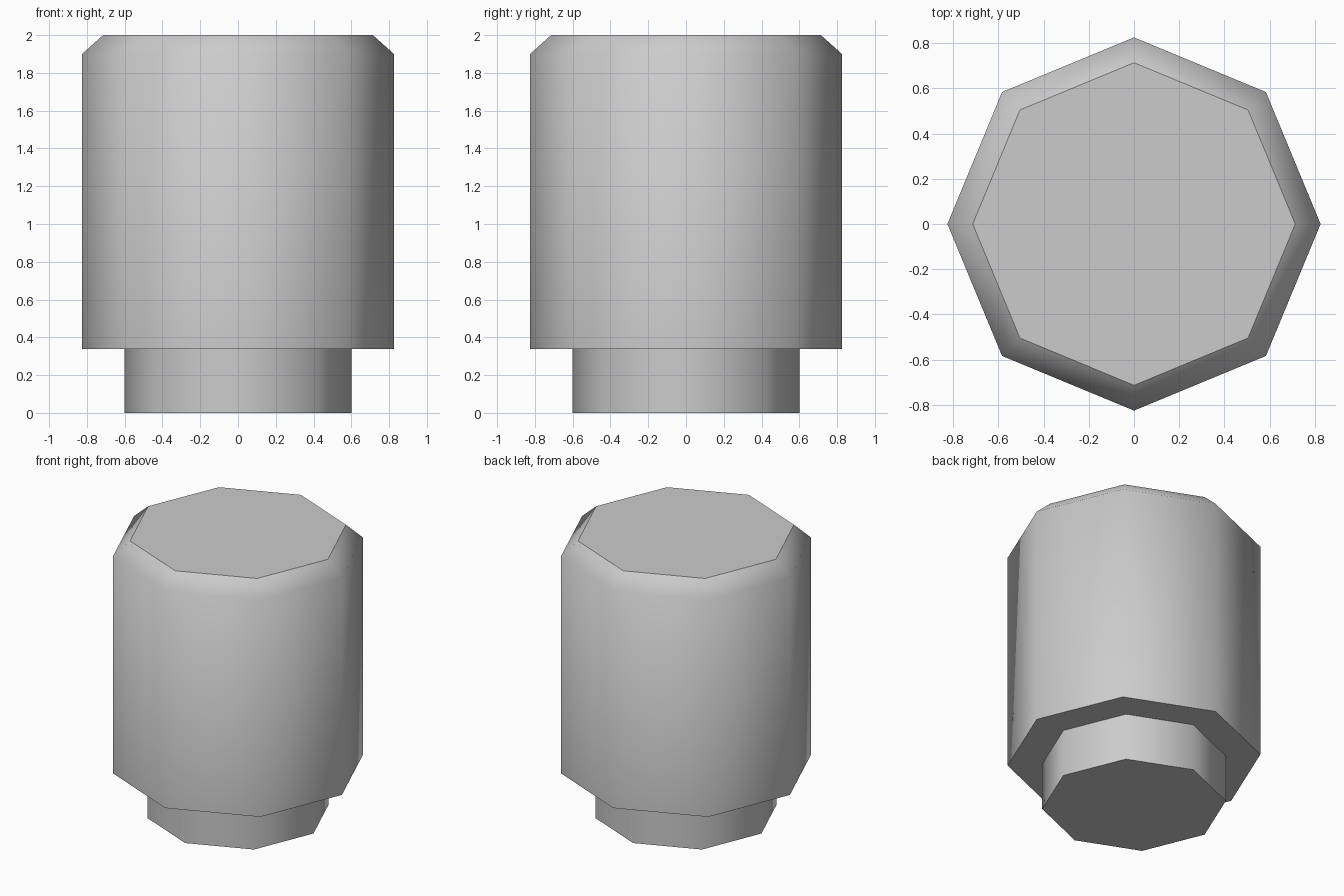
import bpy
import bmesh
from math import cos, sin, pi

if "Cube" in bpy.data.objects:
    bpy.data.objects.remove(bpy.data.objects["Cube"])

SIDES = 8
# Profile rings from the ground up: (radius, height)
PROFILE = [(0.60, 0.0), (0.60, 0.338), (0.826, 0.338), (0.826, 1.90), (0.714, 2.0)]
SHARP_RINGS = {0, 1, 2, 4}  # every rim is crisp except the bevel's lower edge

bm = bmesh.new()
rings = [[bm.verts.new((r * cos(2 * pi * i / SIDES), r * sin(2 * pi * i / SIDES), z))
          for i in range(SIDES)] for r, z in PROFILE]

# Neck wall, ledge, body wall and top bevel
for low, high in zip(rings, rings[1:]):
    for i in range(SIDES):
        j = (i + 1) % SIDES
        bm.faces.new((low[i], low[j], high[j], high[i]))

# Flat bottom and top caps
bm.faces.new(rings[0][::-1])
bm.faces.new(rings[-1])

# Smooth around the sides, sharp at the rims
for face in bm.faces:
    face.smooth = True
for k in SHARP_RINGS:
    for i in range(SIDES):
        bm.edges.get((rings[k][i], rings[k][(i + 1) % SIDES])).smooth = False

mesh = bpy.data.meshes.new("stepped_octagonal_plug")
bm.to_mesh(mesh)
bm.free()
plug = bpy.data.objects.new("stepped_octagonal_plug", mesh)
bpy.context.collection.objects.link(plug)
